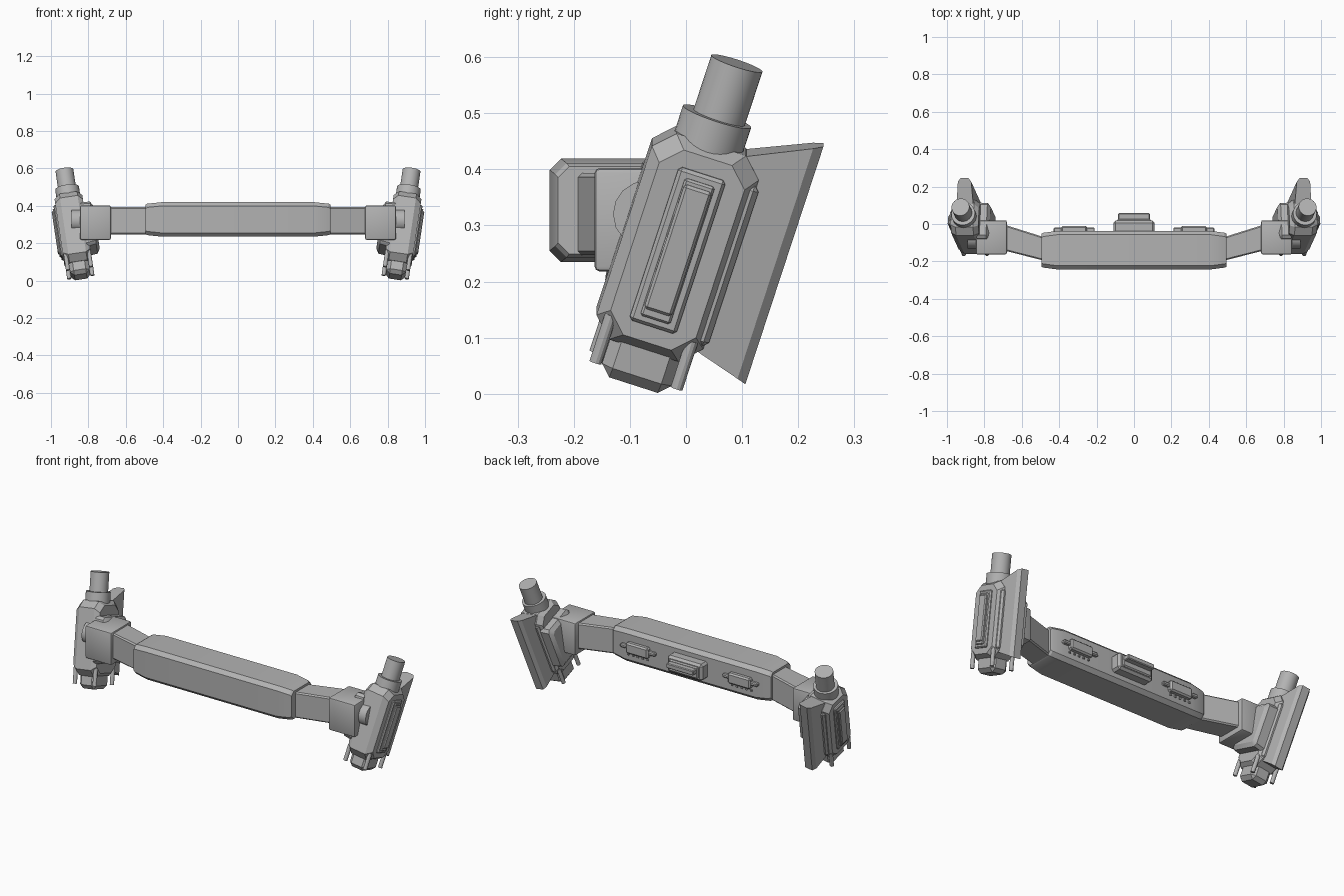
import bpy, bmesh
from math import radians, sin, cos, tau
from mathutils import Matrix, Vector

cube = bpy.data.objects.get("Cube")
if cube:
    bpy.data.objects.remove(cube, do_unlink=True)

grey = bpy.data.materials.new("plain_grey")
grey.use_nodes = True
COLOUR = (0.45, 0.45, 0.45, 1)
grey.diffuse_color = COLOUR
grey.node_tree.nodes["Principled BSDF"].inputs["Base Color"].default_value = COLOUR

# Leaning frame of the left end pod: local z along the barrel, y towards the back
POD = (Matrix.Translation((0.88, -0.015, 0.267))
       @ Matrix.Rotation(radians(8.5), 4, 'Y') @ Matrix.Rotation(radians(-18), 4, 'X'))


def finish(name, bm, frame=None, mirror=False):
    if frame:
        bm.transform(frame)
    bmesh.ops.recalc_face_normals(bm, faces=bm.faces)
    mesh = bpy.data.meshes.new(name)
    bm.to_mesh(mesh)
    bm.free()
    mesh.materials.append(grey)
    obj = bpy.data.objects.new(name, mesh)
    bpy.context.collection.objects.link(obj)
    bpy.ops.object.select_all(action='DESELECT')
    obj.select_set(True)
    bpy.context.view_layer.objects.active = obj
    bpy.ops.object.shade_smooth_by_angle(angle=radians(28))
    if mirror:
        obj.modifiers.new("mirror", 'MIRROR').use_mirror_merge = False
    return obj


def box(name, lo, hi, bevel=0.0, segments=1, **kw):
    lo, hi = Vector(lo), Vector(hi)
    bm = bmesh.new()
    bmesh.ops.create_cube(bm, size=1)
    for v in bm.verts:
        v.co = (lo + hi) / 2 + v.co * (hi - lo)
    if bevel:
        bmesh.ops.bevel(bm, geom=bm.edges[:], offset=bevel, segments=segments,
                        profile=0.5, affect='EDGES')
    return finish(name, bm, **kw)


def loft(name, rings, **kw):
    """Skin a row of equal-length rings and cap both ends."""
    bm = bmesh.new()
    rows = [[bm.verts.new(p) for p in ring] for ring in rings]
    n = len(rows[0])
    for a, b in zip(rows, rows[1:]):
        for i in range(n):
            j = (i + 1) % n
            bm.faces.new((a[i], a[j], b[j], b[i]))
    bm.faces.new(rows[0])
    bm.faces.new(rows[-1])
    return finish(name, bm, **kw)


def octagon(x, hy, hz, cut, cy=0.0, cz=0.0):
    """Corner-cut rectangle lying across the x axis."""
    pts = [(hy - cut, hz), (hy, hz - cut), (hy, cut - hz), (hy - cut, -hz)]
    pts += [(-y, -z) for y, z in pts]
    return [(x, cy + y, cz + z) for y, z in pts]


def cylinder(name, radius, start, end, axis='Z', count=32, **kw):
    def ring(c):
        out = []
        for i in range(count):
            a, b = radius * cos(tau * i / count), radius * sin(tau * i / count)
            out.append(Vector((a, b, 0) if axis == 'Z' else (0, a, b)) + Vector(c))
        return out
    return loft(name, [ring(start), ring(end)], **kw)


# Central bar with drawn-in ends
stations = [(0.495, 0.088, 0.078), (0.485, 0.093, 0.084), (0.41, 0.103, 0.092)]
stations += [(-x, y, z) for x, y, z in reversed(stations)]
loft("central_bar", [octagon(x, y, z, 0.02, -0.14, 0.327) for x, y, z in stations])

# Back-mounted fittings on the bar
box("middle_mount", (-0.11, -0.05, 0.28), (0.11, 0.018, 0.375), 0.012)
box("middle_mount_plate", (-0.09, 0, 0.295), (0.09, 0.027, 0.36), 0.006)
box("middle_rail", (-0.085, 0, 0.325), (0.085, 0.058, 0.352), 0.004)
box("side_mount", (0.25, -0.05, 0.3), (0.39, -0.012, 0.36), 0.008, mirror=True)
box("side_mount_rail", (0.21, -0.05, 0.322), (0.43, -0.02, 0.342), 0.005, mirror=True)
for i in range(5):
    x = 0.26 + i * 0.03
    box("mount_stud", (x, -0.045, 0.283), (x + 0.01, -0.03, 0.292), mirror=True)

# Swept arms and hinge blocks
loft("arm", [octagon(0.45, 0.062, 0.073, 0.007, -0.142, 0.32),
             octagon(0.72, 0.07, 0.073, 0.007, -0.065, 0.32)], mirror=True)
box("hinge_block", (0.68, -0.163, 0.218), (0.845, 0.02, 0.402), 0.009, 2, mirror=True)
cylinder("hinge_pin", 0.06, (0.82, -0.07, 0.32), (0.89, -0.07, 0.32), 'X', 16, mirror=True)

# End pods
pod = dict(frame=POD, mirror=True)
shell = [(-0.075, 0.083, 0.175), (-0.05, 0.1, 0.195), (0.045, 0.1, 0.195), (0.075, 0.08, 0.175)]
loft("pod_body", [octagon(x, y, z, 0.035) for x, y, z in shell], **pod)
loft("pod_inner_flange", [octagon(-0.125, 0.082, 0.1, 0.015),
                          octagon(-0.11, 0.1, 0.12, 0.015),
                          octagon(-0.06, 0.1, 0.125, 0.015)], **pod)

# Raised outer panel
box("panel_frame", (0.05, -0.044, -0.145), (0.086, 0.044, 0.145), 0.006, **pod)
box("panel_step", (0.06, -0.028, -0.13), (0.093, 0.028, 0.13), 0.004, **pod)
box("panel_core", (0.07, -0.026, -0.115), (0.1, 0.026, 0.12), 0.005, **pod)

# Barrel on top
cylinder("barrel_collar", 0.064, (0, -0.004, 0.13), (0, -0.004, 0.24), **pod)
cylinder("barrel", 0.048, (0, 0, 0.2), (0, 0, 0.342), **pod)

# Foot and its four pins
box("foot", (-0.055, -0.063, -0.262), (0.05, 0.068, -0.17), 0.02, **pod)
for x in (-0.065, 0.06):
    for y in (-0.076, 0.076):
        cylinder("foot_pin", 0.011, (x, y, -0.15), (x, y, -0.24), count=12, **pod)

# Flaring rear fin on a base strip
box("fin_base", (-0.06, 0.06, -0.155), (0.06, 0.106, 0.15), 0.01, **pod)


def fin_ring(y, low, high, half):
    return [(-half, y, low), (half, y, low), (half, y, high), (-half, y, high)]


loft("rear_fin", [fin_ring(0.05, -0.155, 0.187, 0.046),
                  fin_ring(0.175, -0.193, 0.243, 0.036),
                  fin_ring(0.192, -0.2, 0.25, 0.022)], **pod)
